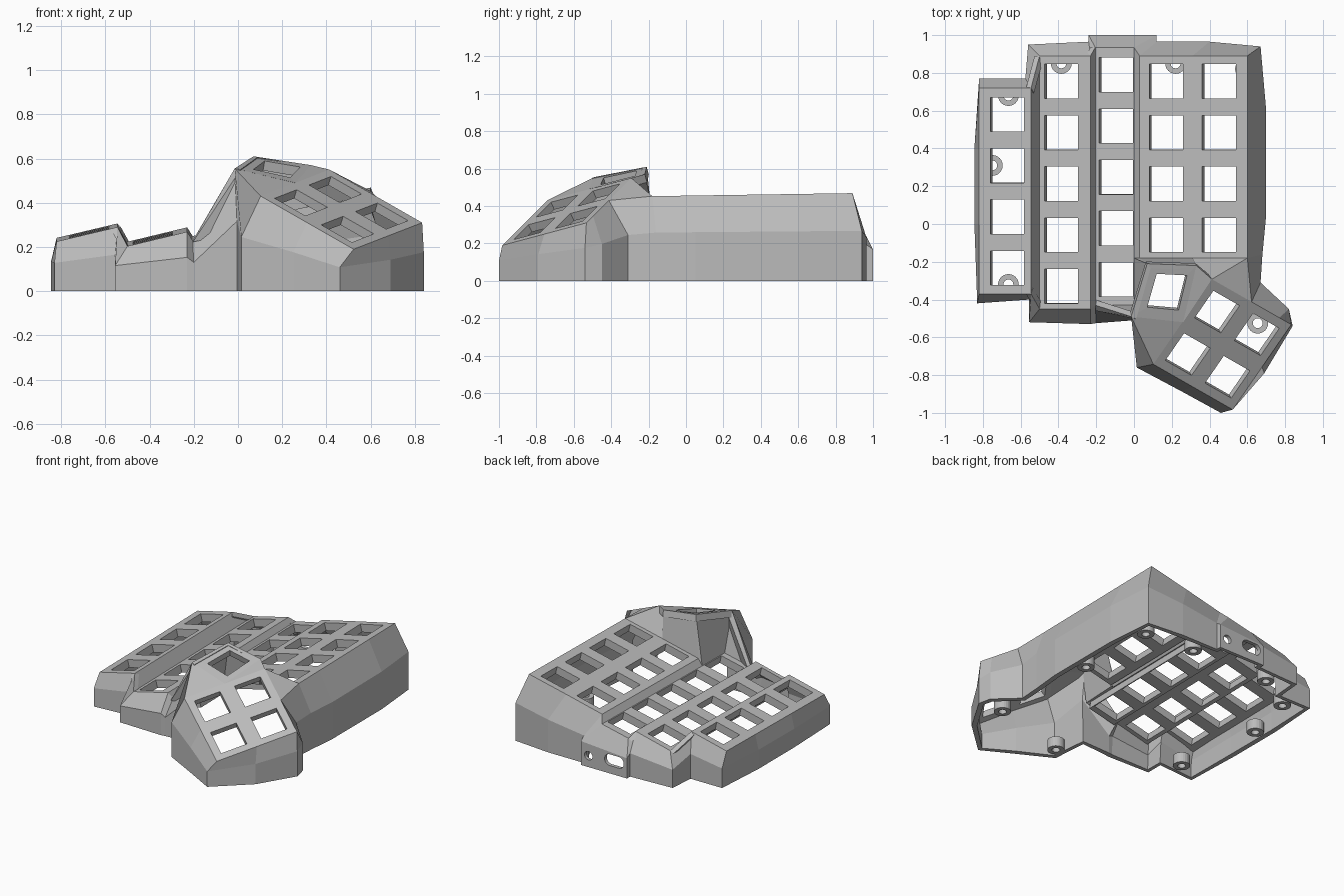
import bpy, bmesh, math
from mathutils import Vector

old = bpy.data.objects.get("Cube")
if old:
    bpy.data.objects.remove(old, do_unlink=True)

grey = bpy.data.materials.new("plain_grey")
grey.use_nodes = True
grey.diffuse_color = (0.5, 0.5, 0.5, 1)
grey.node_tree.nodes["Principled BSDF"].inputs["Base Color"].default_value = (0.5, 0.5, 0.5, 1)

INSIDE = Vector((0.1, 0, -2))  # outward normals point away from here


def finish(bm, name, thickness=0):
    """Merge the faces, make an object and give it an inward wall thickness."""
    bmesh.ops.remove_doubles(bm, verts=bm.verts, dist=0.0005)
    mesh = bpy.data.meshes.new(name)
    bm.to_mesh(mesh)
    bm.free()
    ob = bpy.data.objects.new(name, mesh)
    bpy.context.collection.objects.link(ob)
    mesh.materials.append(grey)
    if thickness:
        mod = ob.modifiers.new("thickness", "SOLIDIFY")
        mod.thickness = thickness
        mod.offset = -1
    return ob


def face(bm, *pts):
    f = bm.faces.new([bm.verts.new(p) for p in pts])
    f.normal_update()
    if f.normal.dot(f.calc_center_median() - INSIDE) < 0:
        f.normal_flip()


def frame(bm, corners, u0, u1, v0, v1):
    """A four-sided key cell with a rectangular opening."""
    a, b, c, d = [Vector(p) for p in corners]
    at = lambda u, v: a.lerp(b, u).lerp(d.lerp(c, u), v)
    outer = [a, b, c, d]
    inner = [at(u0, v0), at(u1, v0), at(u1, v1), at(u0, v1)]
    for i in range(4):
        j = (i + 1) % 4
        face(bm, outer[i], outer[j], inner[j], inner[i])


# Key columns: left x, right x, left z, right z, front y, back y,
# opening centre x, back key y, number of keys
COLS = [
    (-0.82, -0.545, 0.235, 0.30, -0.37, 0.72, -0.672, 0.58, 4),
    (-0.50, -0.23, 0.215, 0.28, -0.45, 0.89, -0.385, 0.755, 5),
    (-0.205, 0.0, 0.24, 0.285, -0.43, 0.935, -0.095, 0.79, 5),
    (0.03, 0.31, 0.33, 0.395, -0.18, 0.89, 0.17, 0.755, 4),
    (0.31, 0.60, 0.395, 0.46, -0.18, 0.89, 0.45, 0.755, 4),
]
PITCH, HALF = 0.271, 0.091


def corner(i, side, y):
    """Point on the left (0) or right (1) edge of column i."""
    c = COLS[i]
    return Vector((c[side], y, c[2 + side] + 0.015 * (y - 0.3)))


def front(i, side):
    return corner(i, side, COLS[i][4])


def back(i, side):
    return corner(i, side, COLS[i][5])


for i, (xl, xr, zl, zr, y0, y1, hx, first, count) in enumerate(COLS):
    bm = bmesh.new()
    rows = [first - PITCH * k for k in range(count)]
    edges = [y1] + [y - PITCH / 2 for y in rows[:-1]] + [y0]
    for y, top, low in zip(rows, edges, edges[1:]):
        w = xr - xl
        frame(bm, [corner(i, 0, low), corner(i, 1, low), corner(i, 1, top), corner(i, 0, top)],
              max((hx - 0.089 - xl) / w, 0.02), min((hx + 0.089 - xl) / w, 0.98),
              (y - HALF - low) / (top - low), (y + HALF - low) / (top - low))
    finish(bm, f"key_column_{i + 1}", 0.055)

# Steps between neighbouring columns
bm = bmesh.new()
for i in range(3):
    start = front(i, 1) if i < 2 else corner(2, 1, -0.18)
    face(bm, start, front(i + 1, 0), back(i + 1, 0), back(i, 1))
finish(bm, "column_steps", 0.03)

# Thumb cluster: two pairs of keys on a slanted grid plus one upper key
U, V = Vector((0.21, -0.12, -0.12)), Vector((-0.155, -0.225, -0.06))
centre = Vector((0.44, -0.465, 0.46))
grid = lambda u, v: centre + U * (u - 0.5) + V * (v - 0.5)
upper = [Vector(p) for p in ((-0.015, -0.49, 0.555), (0.26, -0.52, 0.49),
                             (0.33, -0.22, 0.57), (0.07, -0.21, 0.61))]
bm = bmesh.new()
for u in (0, 1):
    for v in (0, 1):
        frame(bm, [grid(u, v), grid(u + 1, v), grid(u + 1, v + 1), grid(u, v + 1)],
              0.17, 0.83, 0.18, 0.82)
frame(bm, upper, 0.25, 0.86, 0.2, 0.82)
face(bm, upper[1], grid(0, 0), upper[2])
face(bm, upper[1], grid(0, 1), grid(0, 0))
face(bm, upper[0], upper[1], grid(0, 1))
face(bm, upper[0], grid(0, 1), grid(0, 2))
finish(bm, "thumb_cluster", 0.045)

# Faces joining the thumb cluster to the columns
bm = bmesh.new()
face(bm, front(3, 0), front(3, 1), upper[2], upper[3])
face(bm, front(3, 1), front(4, 1), grid(0, 0), upper[2])
face(bm, front(4, 1), grid(1, 0), grid(0, 0))
face(bm, front(2, 1), corner(2, 1, -0.18), upper[3], upper[0])
face(bm, corner(2, 1, -0.18), front(3, 0), upper[3])
face(bm, front(2, 0), front(2, 1), upper[0])
finish(bm, "thumb_links", 0.03)

# Outer wall: upper rim point and the footprint below it
WALL = [
    (front(0, 0), (-0.83, -0.42)),
    (front(0, 1), (-0.555, -0.40)),
    (front(1, 0), (-0.555, -0.52)),
    (front(1, 1), (-0.23, -0.53)),
    (front(2, 0), (-0.20, -0.525)),
    (upper[0], (-0.005, -0.51)),
    (grid(0, 2), (0.015, -0.76)),
    (grid(1, 2), (0.25, -0.885)),
    (grid(2, 2), (0.46, -1.0)),
    (grid(2, 1), (0.69, -0.79)),
    (grid(2, 0), (0.84, -0.54)),
    (grid(1.7, 0), (0.82, -0.45)),
    (grid(1, 0), (0.67, -0.31)),
    (front(4, 1), (0.68, -0.16)),
    (corner(4, 1, 0.05), (0.70, 0.05)),
    (corner(4, 1, 0.6), (0.70, 0.6)),
    (back(4, 1), (0.67, 0.94)),
    (back(4, 0), (0.4, 0.965)),
    (back(3, 0), (0.12, 0.965)),
    (back(2, 1), (0.12, 1.0)),
    (back(2, 0), (-0.24, 1.0)),
    (back(1, 1), (-0.24, 0.965)),
    (back(1, 0), (-0.56, 0.95)),
    (back(0, 1), (-0.575, 0.77)),
    (back(0, 0), (-0.82, 0.77)),
    (corner(0, 0, 0.4), (-0.845, 0.4)),
    (corner(0, 0, 0), (-0.845, 0)),
]
bm = bmesh.new()
rings = []
for rim, (x, y) in WALL:
    rings.append([bm.verts.new(p) for p in (rim, (x, y, rim.z * 0.57), (x, y, 0))])
for a, b in zip(rings, rings[1:] + rings[:1]):
    for k in (0, 1):
        bm.faces.new((a[k], a[k + 1], b[k + 1], b[k]))
wall = finish(bm, "outer_wall", 0.035)


# Cable openings through the back wall
def opening(x, z, half, r):
    bm = bmesh.new()
    pts = []
    for k in range(24):
        t = 2 * math.pi * (k + 0.5) / 24
        pts.append(bm.verts.new((x + math.copysign(half, math.cos(t)) + r * math.cos(t),
                                 0.9, z + r * math.sin(t))))
    f = bm.faces.new(pts)
    ext = bmesh.ops.extrude_face_region(bm, geom=[f])["geom"]
    bmesh.ops.translate(bm, vec=(0, 0.2, 0),
                        verts=[g for g in ext if isinstance(g, bmesh.types.BMVert)])
    bmesh.ops.recalc_face_normals(bm, faces=bm.faces)
    cutter = finish(bm, "opening_cutter")
    cutter.hide_render = True
    cutter.hide_set(True)
    cutter.display_type = "WIRE"
    mod = wall.modifiers.new("opening", "BOOLEAN")
    mod.object = cutter
    mod.operation = "DIFFERENCE"
    mod.solver = "EXACT"


opening(-0.14, 0.095, 0.035, 0.04)
opening(0.06, 0.08, 0.001, 0.03)

# Screw bosses along the inside of the wall
for x, y in [(-0.665, 0.68), (-0.75, 0.31), (-0.665, -0.32), (-0.385, 0.85), (0.22, 0.85),
             (0.655, -0.525), (0.08, -0.68), (0.61, 0.25), (0.59, 0.82)]:
    bm = bmesh.new()
    ring = [bm.verts.new((x + r, y, z)) for r, z in
            ((0.055, 0), (0.055, 0.07), (0.026, 0.07), (0.026, 0))]
    loop = [bm.edges.new((ring[k], ring[(k + 1) % 4])) for k in range(4)]
    bmesh.ops.spin(bm, geom=ring + loop, cent=(x, y, 0), axis=(0, 0, 1),
                   angle=2 * math.pi, steps=24, use_merge=True)
    bmesh.ops.recalc_face_normals(bm, faces=bm.faces)
    finish(bm, "screw_boss")
